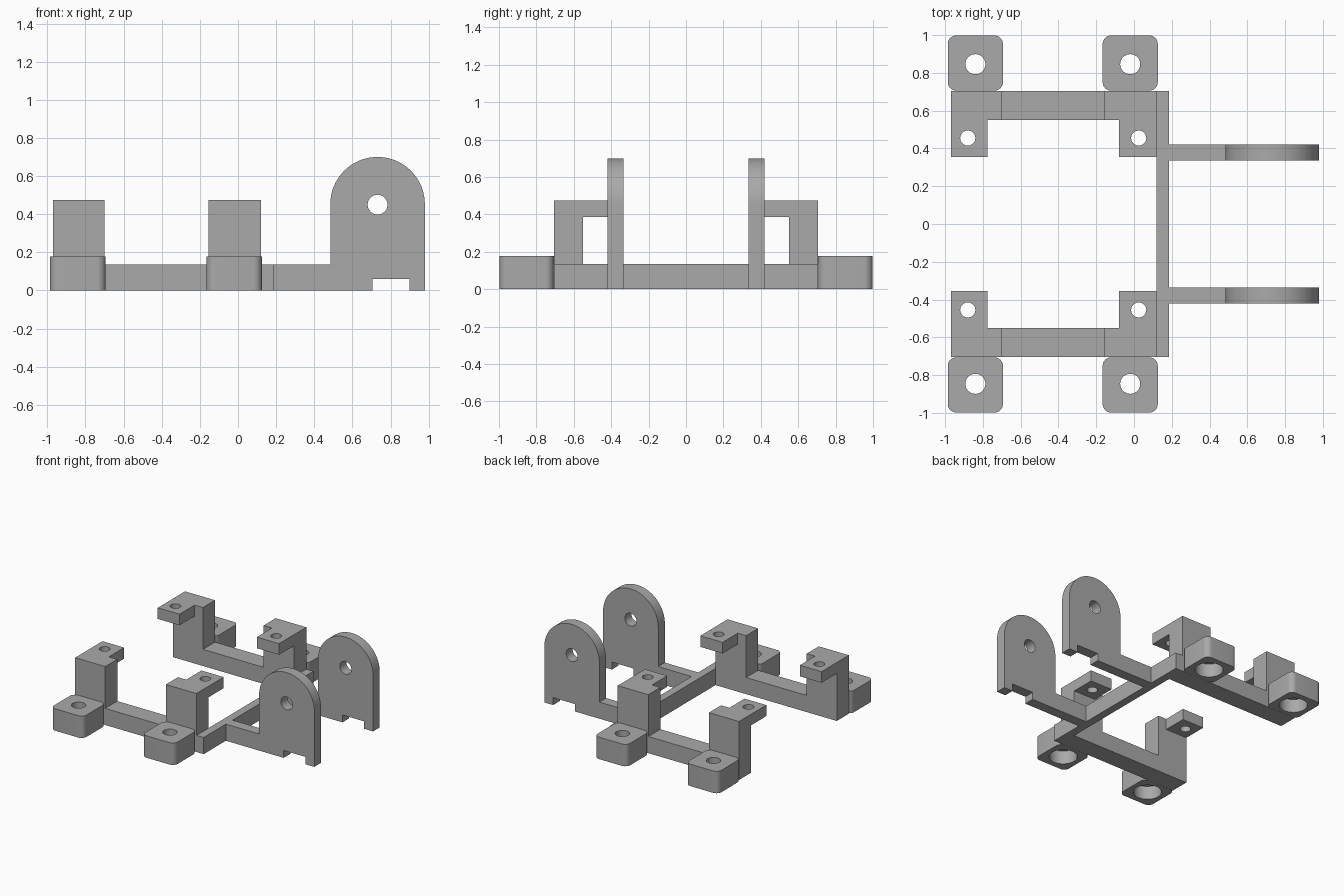
import bpy, bmesh
from math import sin, cos, pi, radians
from mathutils import Vector

cube = bpy.data.objects.get("Cube")
if cube:
    bpy.data.objects.remove(cube, do_unlink=True)

grey = bpy.data.materials.new("plain grey")
grey.use_nodes = True
GREY = (0.4, 0.4, 0.4, 1)
grey.diffuse_color = GREY
grey.node_tree.nodes["Principled BSDF"].inputs["Base Color"].default_value = GREY


def arc(cx, cy, r, start, end, steps):
    """Points along an arc, angles in degrees."""
    angles = [radians(start + (end - start) * i / steps) for i in range(steps + 1)]
    return [(cx + r * cos(a), cy + r * sin(a)) for a in angles]


def circle(cx, cy, r):
    return arc(cx, cy, r, 0, 360, 48)[:-1]


def prism(name, outline, low, high, upright=False):
    """Extrude an outline along z, or along y when upright."""
    bm = bmesh.new()
    place = (lambda p: (p[0], low, p[1])) if upright else (lambda p: (p[0], p[1], low))
    face = bm.faces.new([bm.verts.new(place(p)) for p in outline])
    moved = bmesh.ops.extrude_face_region(bm, geom=[face])["geom"]
    shift = Vector((0, high - low, 0) if upright else (0, 0, high - low))
    bmesh.ops.translate(bm, vec=shift, verts=[v for v in moved if isinstance(v, bmesh.types.BMVert)])
    bmesh.ops.recalc_face_normals(bm, faces=bm.faces)
    mesh = bpy.data.meshes.new(name)
    bm.to_mesh(mesh)
    bm.free()
    mesh.materials.append(grey)
    obj = bpy.data.objects.new(name, mesh)
    bpy.context.collection.objects.link(obj)
    return obj


def box(name, x0, x1, y0, y1, z0, z1):
    return prism(name, [(x0, y0), (x1, y0), (x1, y1), (x0, y1)], z0, z1)


def finish(obj, cutters=(), mirror=True):
    """Cut the holes, mirror front to back and shade."""
    bpy.ops.object.select_all(action="DESELECT")
    obj.select_set(True)
    bpy.context.view_layer.objects.active = obj
    for cutter in cutters:
        mod = obj.modifiers.new("hole", "BOOLEAN")
        mod.operation, mod.solver, mod.object = "DIFFERENCE", "EXACT", cutter
        bpy.ops.object.modifier_apply(modifier=mod.name)
        bpy.data.objects.remove(cutter, do_unlink=True)
    if mirror:
        mod = obj.modifiers.new("mirror", "MIRROR")
        mod.use_axis = (False, True, False)
        bpy.ops.object.modifier_apply(modifier=mod.name)
    bpy.ops.object.shade_smooth_by_angle(angle=radians(30))


BAR = 0.135             # height of the flat frame
IN, OUT = 0.55, 0.705   # side rail edges
BACK, JOIN, END = -0.97, 0.12, 0.185

# Flat frame
finish(box("side_rails", BACK, JOIN, IN, OUT, 0, BAR))
finish(box("cross_bar", JOIN, END, -OUT, OUT, 0, BAR), mirror=False)

# Posts with inward tabs, and feet: post span, tab span, tab hole, foot centre
stations = {
    "left": ((-0.155, JOIN), (-0.08, JOIN), 0.025, -0.02),
    "right": ((BACK, -0.70), (BACK, -0.775), -0.88, -0.84),
}
for side, (post, tab, hole_x, foot_x) in stations.items():
    finish(box(side + "_posts", *post, IN, OUT, BAR, 0.475))
    finish(box(side + "_tabs", *tab, 0.355, IN, 0.385, 0.475),
           [prism("tab_cutter", circle(hole_x, 0.455, 0.04), 0.3, 0.6)])

    # Rounded foot with a bolt hole and a wide recess underneath
    half, r, cy = 0.146, 0.045, 0.852
    k = half - r
    outline = []
    for i, (sx, sy) in enumerate([(1, 1), (-1, 1), (-1, -1), (1, -1)]):
        outline += arc(foot_x + sx * k, cy + sy * k, r, 90 * i, 90 * i + 90, 8)
    finish(prism(side + "_feet", outline, 0, 0.178),
           [prism("bolt_cutter", circle(foot_x, 0.846, 0.053), -0.1, 0.3),
            prism("recess_cutter", circle(foot_x, 0.846, 0.105), -0.1, 0.11)])

# Arms ending in upright round-topped plates, notched at the bottom
tip, plate = 0.98, 0.484
mid, radius = (tip + plate) / 2, (tip - plate) / 2
profile = [(END, 0), (0.705, 0), (0.705, 0.06), (0.90, 0.06), (0.90, 0), (tip, 0)]
profile += arc(mid, 0.452, radius, 0, 180, 40) + [(plate, BAR), (END, BAR)]
finish(prism("pivot_arms", profile, 0.335, 0.42, upright=True),
       [prism("pivot_cutter", circle(mid, 0.45, 0.052), 0.2, 0.6, upright=True)])
